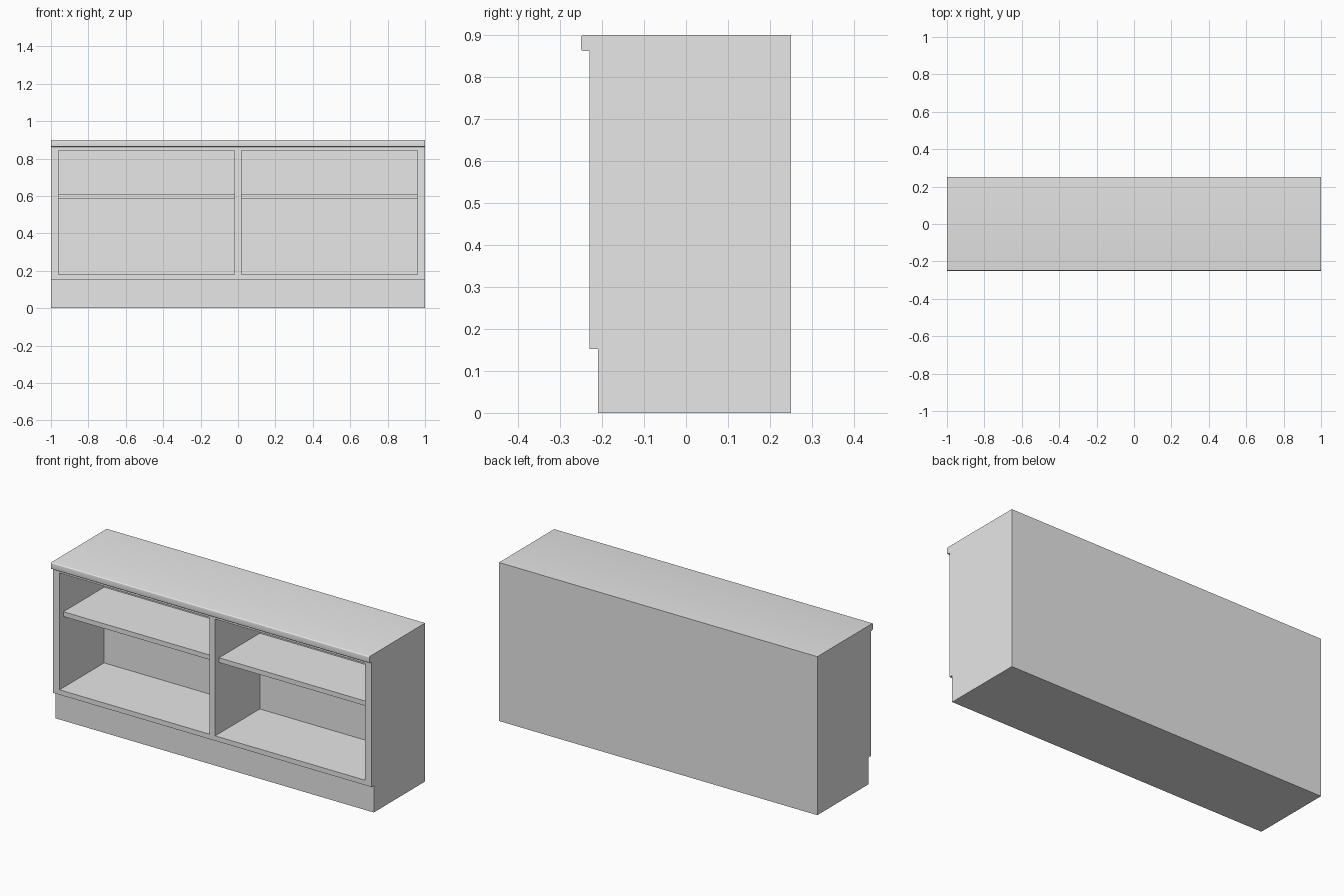
import bpy
import bmesh
import math

if "Cube" in bpy.data.objects:
    bpy.data.objects.remove(bpy.data.objects["Cube"], do_unlink=True)

grey = bpy.data.materials.new("plain_grey")
grey.use_nodes = True
grey.diffuse_color = (0.8, 0.8, 0.8, 1)
grey.node_tree.nodes["Principled BSDF"].inputs["Base Color"].default_value = (0.8, 0.8, 0.8, 1)

BACK, FRONT, TOP = 0.25, -0.23, 0.9
NOSE, NOSE_Z, RADIUS = -0.25, 0.862, 0.006
PLINTH, PLINTH_Z = -0.21, 0.152
INNER_X, OUTER_X = 0.018, 0.96        # each opening, mirrored
FLOOR_Z, CEILING_Z, REAR = 0.18, 0.843, 0.17
SHELF_FRONT, SHELF_Z, SHELF_TOP = -0.195, 0.583, 0.61


def finish(name, bm):
    bmesh.ops.recalc_face_normals(bm, faces=bm.faces)
    mesh = bpy.data.meshes.new(name)
    bm.to_mesh(mesh)
    bm.free()
    mesh.materials.append(grey)
    obj = bpy.data.objects.new(name, mesh)
    bpy.context.collection.objects.link(obj)
    return obj


def box(name, low, high):
    bm = bmesh.new()
    bmesh.ops.create_cube(bm, size=1)
    for v in bm.verts:
        for i in range(3):
            v.co[i] = low[i] if v.co[i] < 0 else high[i]
    return finish(name, bm)


def activate(obj):
    bpy.ops.object.select_all(action="DESELECT")
    obj.select_set(True)
    bpy.context.view_layer.objects.active = obj


def nose_corner(z, start):
    """Quarter round on the front edge of the worktop."""
    angles = [math.radians(start + 90 * i / 4) for i in range(5)]
    return [(NOSE + RADIUS + RADIUS * math.cos(a), z + RADIUS * math.sin(a)) for a in angles]


# Cabinet body: side profile with worktop nose and recessed plinth
profile = [(BACK, 0), (BACK, TOP)]
profile += nose_corner(TOP - RADIUS, 90) + nose_corner(NOSE_Z + RADIUS, 180)
profile += [(FRONT, NOSE_Z), (FRONT, PLINTH_Z), (PLINTH, PLINTH_Z), (PLINTH, 0)]
bm = bmesh.new()
end = bm.faces.new([bm.verts.new((-1, y, z)) for y, z in profile])
extruded = bmesh.ops.extrude_face_region(bm, geom=[end])["geom"]
bmesh.ops.translate(bm, vec=(2, 0, 0), verts=[g for g in extruded if isinstance(g, bmesh.types.BMVert)])
body = finish("cabinet_body", bm)

for side, sign in (("left", 1), ("right", -1)):
    x0, x1 = sorted((sign * INNER_X, sign * OUTER_X))

    # Open compartment
    cutter = box(side + "_cutter", (x0, FRONT - 0.1, FLOOR_Z), (x1, REAR, CEILING_Z))
    cutter.hide_render = True
    cut = body.modifiers.new("opening", "BOOLEAN")
    cut.operation = "DIFFERENCE"
    cut.solver = "EXACT"
    cut.object = cutter
    activate(body)
    bpy.ops.object.modifier_apply(modifier=cut.name)
    bpy.data.objects.remove(cutter, do_unlink=True)

    # Set-back shelf
    box(side + "_shelf", (x0, SHELF_FRONT, SHELF_Z), (x1, REAR, SHELF_TOP))

activate(body)
bpy.ops.object.shade_smooth_by_angle(angle=math.radians(30))
